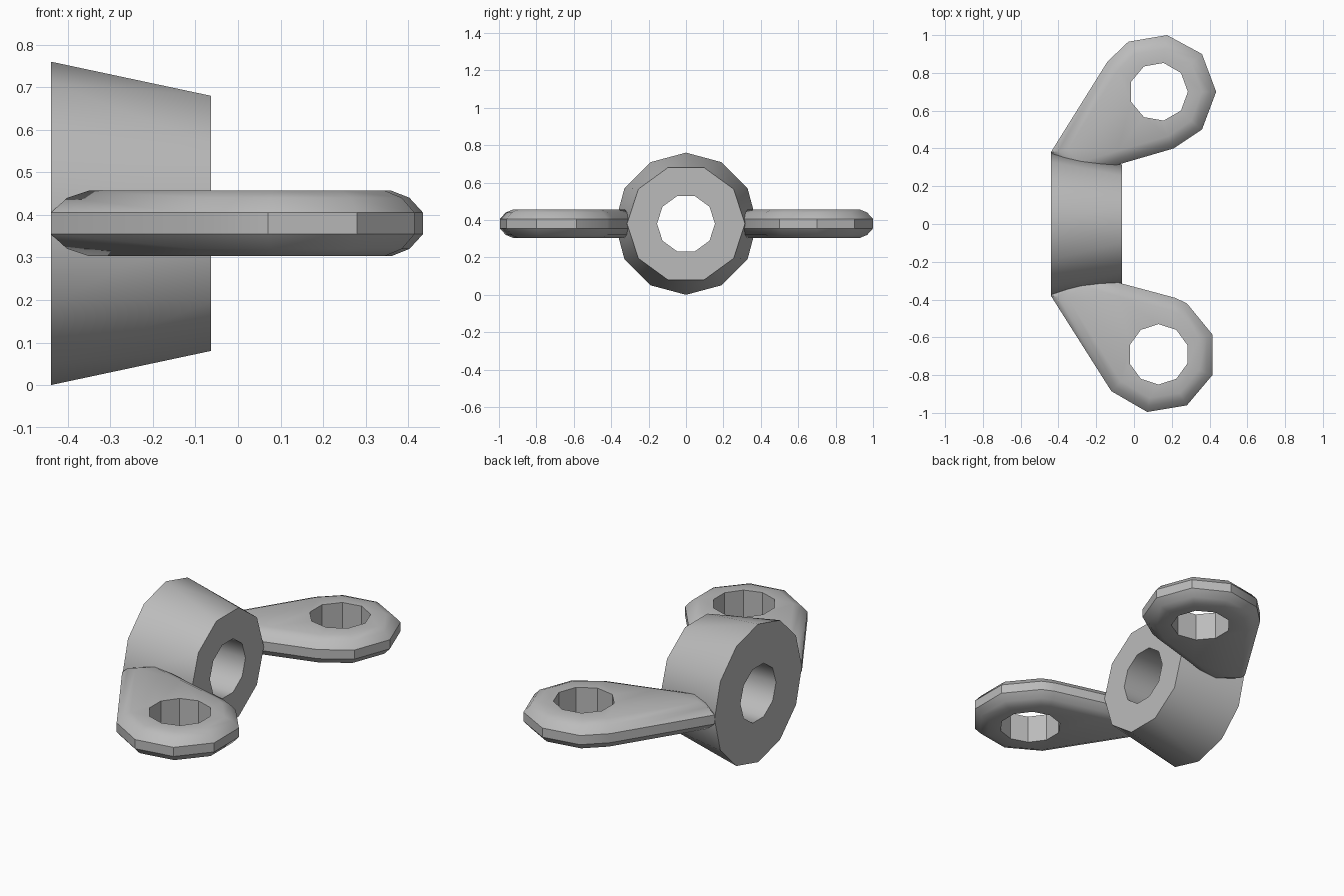
import bpy, bmesh, math
from mathutils import Vector

if "Cube" in bpy.data.objects:
    bpy.data.objects.remove(bpy.data.objects["Cube"], do_unlink=True)

MID = 0.38  # height of the bore axis and the wing centre plane

steel = bpy.data.materials.new("plain_grey")
steel.use_nodes = True
grey = (0.5, 0.5, 0.5, 1)
steel.diffuse_color = grey
next(n for n in steel.node_tree.nodes if n.type == 'BSDF_PRINCIPLED').inputs["Base Color"].default_value = grey


def finish(name, bm, angle):
    bmesh.ops.recalc_face_normals(bm, faces=bm.faces)
    mesh = bpy.data.meshes.new(name)
    bm.to_mesh(mesh)
    bm.free()
    mesh.materials.append(steel)
    obj = bpy.data.objects.new(name, mesh)
    bpy.context.collection.objects.link(obj)
    bpy.ops.object.select_all(action='DESELECT')
    obj.select_set(True)
    bpy.context.view_layer.objects.active = obj
    bpy.ops.object.shade_smooth_by_angle(angle=math.radians(angle))


def circle(sides, radius, turn=0.0):
    angles = [turn + math.tau * i / sides for i in range(sides)]
    return [Vector((radius * math.cos(a), radius * math.sin(a))) for a in angles]


def zip_rings(bm, a, b):
    """Join two rings that may have different vertex counts."""
    n, m, i, j = len(a), len(b), 0, 0
    while i < n or j < m:
        if j == m or (i < n and (i + 1) / n <= (j + 1) / m):
            bm.faces.new((a[i], a[(i + 1) % n], b[j % m]))
            i += 1
        else:
            bm.faces.new((a[i % n], b[(j + 1) % m], b[j]))
            j += 1


def join_rings(bm, a, b):
    for i in range(len(a)):
        k = (i + 1) % len(a)
        bm.faces.new((a[i], a[k], b[k], b[i]))


def inset(points, d):
    """Mitred inward offset of a closed outline."""
    n = len(points)
    area = sum(points[i - 1].cross(points[i]) for i in range(n))
    s = 1 if area > 0 else -1
    out = []
    for i, p in enumerate(points):
        u = (p - points[i - 1]).normalized()
        v = (points[(i + 1) % n] - p).normalized()
        nu, nv = Vector((-u.y, u.x)) * s, Vector((-v.y, v.x)) * s
        out.append(p + (nu + nv) * d / (1 + nu.dot(nv)))
    return out


# Tapered hub with a bore along x
def make_hub():
    bm = bmesh.new()
    back, front = -0.44, -0.063

    def ring(x, sides, radius):
        return [bm.verts.new((x, p.x, MID + p.y)) for p in circle(sides, radius)]

    rings = [ring(back, 12, 0.38), ring(front, 10, 0.315),
             ring(front, 10, 0.155), ring(back, 10, 0.155)]
    for i in range(4):
        zip_rings(bm, rings[i], rings[(i + 1) % 4])
    finish("hub", bm, 37)


# Rounded-edge wing with a polygonal eye
def make_wing(name, outline, eye_centre, sides, radius, turn):
    bm = bmesh.new()
    outline = [Vector(p) for p in outline]
    eye = [Vector(eye_centre) + p for p in circle(sides, radius, turn)]

    def ring(points, z):
        return [bm.verts.new((p.x, p.y, MID + z)) for p in points]

    profile = [(0.07, 0.077), (0.03, 0.06), (0.0, 0.025)]
    levels = profile + [(d, -z) for d, z in reversed(profile)]
    rings = [ring(inset(outline, d), z) for d, z in levels]
    for a, b in zip(rings, rings[1:]):
        join_rings(bm, a, b)
    eye_rings = [ring(eye, levels[0][1]), ring(eye, levels[-1][1])]
    join_rings(bm, *eye_rings)
    for outer, hole in ((rings[0], eye_rings[0]), (rings[-1], eye_rings[1])):
        edges = [bm.edges.get((r[i - 1], r[i])) for r in (outer, hole) for i in range(len(r))]
        bmesh.ops.triangle_fill(bm, edges=edges, use_beauty=True)
    finish(name, bm, 35)


make_hub()
make_wing("back_wing",
          [(-0.44, 0.38), (-0.14, 0.86), (-0.03, 0.965), (0.175, 1.0), (0.36, 0.9),
           (0.435, 0.7), (0.36, 0.5), (0.21, 0.4), (-0.065, 0.32), (-0.3, 0.25)],
          (0.13, 0.7), 9, 0.155, 0)
make_wing("front_wing",
          [(-0.44, -0.38), (-0.12, -0.885), (0.07, -0.995), (0.28, -0.96), (0.415, -0.8),
           (0.415, -0.585), (0.28, -0.42), (0.215, -0.39), (-0.065, -0.315), (-0.3, -0.25)],
          (0.13, -0.69), 10, 0.16, math.pi / 10)
